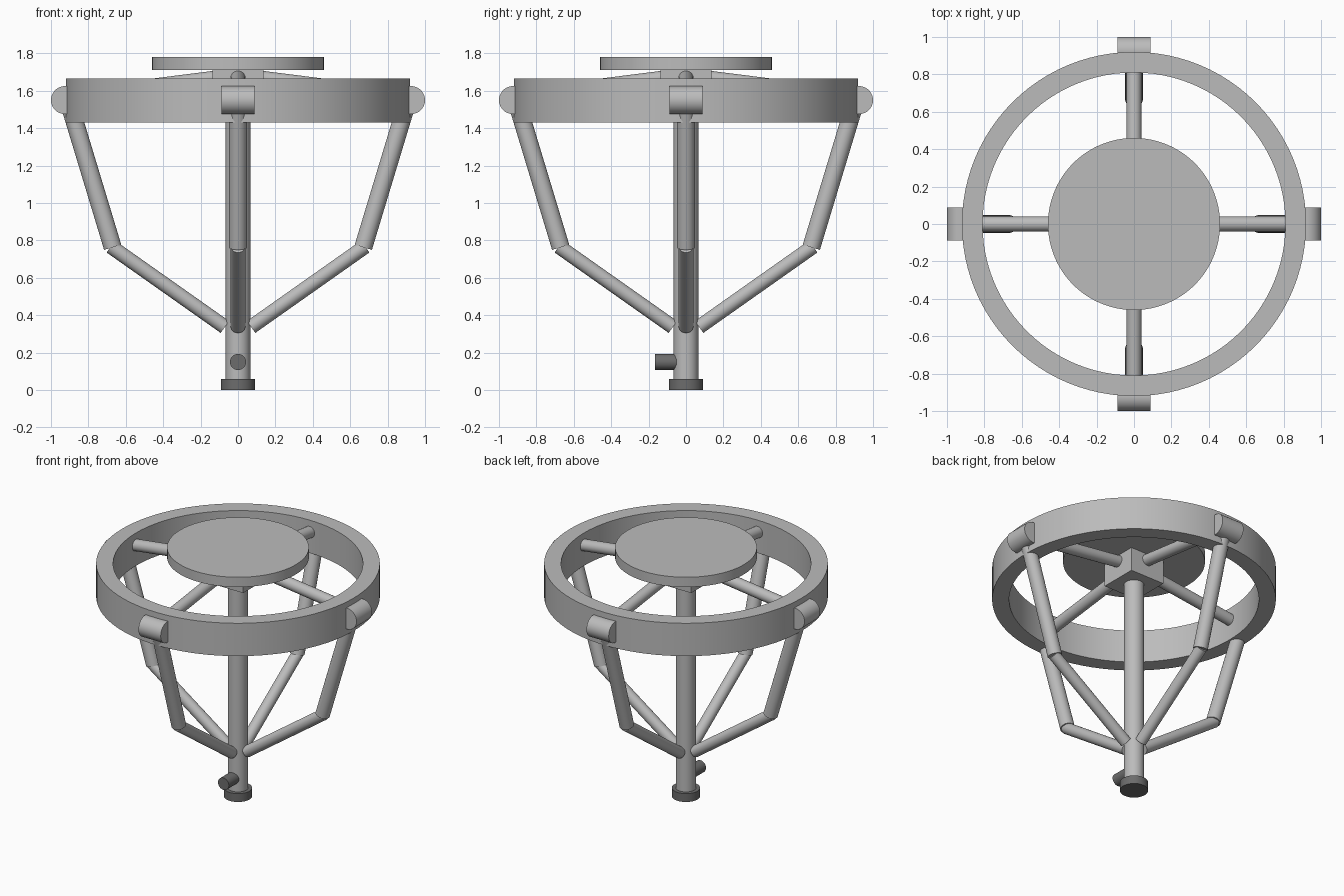
import bpy
from math import cos, sin, pi
from mathutils import Vector

cube = bpy.data.objects.get("Cube")
if cube:
    bpy.data.objects.remove(cube)


def material(name, value):
    mat = bpy.data.materials.new(name)
    colour = (value, value, value, 1)
    mat.diffuse_color = colour
    mat.use_nodes = True
    mat.node_tree.nodes["Principled BSDF"].inputs["Base Color"].default_value = colour
    return mat


light_grey = material("light_grey", 0.5)
dark_grey = material("dark_grey", 0.15)


def finish(name, mat):
    obj = bpy.context.object
    obj.name = name
    obj.data.materials.append(mat)
    bpy.ops.object.shade_smooth_by_angle()
    return obj


def rod(name, start, end, radius, mat=light_grey, sides=32):
    """Cylinder between two points."""
    a, b = Vector(start), Vector(end)
    axis = b - a
    bpy.ops.mesh.primitive_cylinder_add(
        vertices=sides, radius=radius, depth=axis.length, location=(a + b) / 2,
        rotation=axis.to_track_quat('Z', 'Y').to_euler())
    return finish(name, mat)


# Central column, foot and side peg
rod("column", (0, 0, 0.03), (0, 0, 1.6), 0.066)
rod("foot", (0, 0, 0), (0, 0, 0.06), 0.092, dark_grey)
rod("side_peg", (0, 0, 0.15), (0, -0.165, 0.15), 0.043, dark_grey)

# Hub block and round top plate
bpy.ops.mesh.primitive_cube_add(size=1, location=(0, 0, 1.625))
bpy.context.object.scale = (0.27, 0.27, 0.17)
bpy.ops.object.transform_apply(location=False, rotation=False)
finish("hub_block", light_grey)
rod("top_plate", (0, 0, 1.71), (0, 0, 1.78), 0.46, sides=96)

# Outer ring: a rectangular profile joined around the axis
profile = [(0.81, 1.43), (0.92, 1.43), (0.92, 1.665), (0.81, 1.665)]
steps, n = 96, len(profile)
verts = [(r * cos(2 * pi * i / steps), r * sin(2 * pi * i / steps), z)
         for i in range(steps) for r, z in profile]
faces = [(i * n + j, (i + 1) % steps * n + j,
          (i + 1) % steps * n + (j + 1) % n, i * n + (j + 1) % n)
         for i in range(steps) for j in range(n)]
mesh = bpy.data.meshes.new("ring")
mesh.from_pydata(verts, [], faces)
mesh.update()
ring = bpy.data.objects.new("ring", mesh)
bpy.context.collection.objects.link(ring)
bpy.ops.object.select_all(action='DESELECT')
bpy.context.view_layer.objects.active = ring
ring.select_set(True)
finish("ring", light_grey)

# Four identical arms: bracket, two-piece leg and spoke
for side, (dx, dy) in {"left": (1, 0), "back": (0, 1),
                       "right": (-1, 0), "front": (0, -1)}.items():
    def at(out, z, across=0):
        return (dx * out - dy * across, dy * out + dx * across, z)

    rod(side + "_bracket", at(0.925, 1.55, -0.088), at(0.925, 1.55, 0.088), 0.075)
    rod(side + "_upper_leg", at(0.908, 1.55), at(0.67, 0.763), 0.048)
    rod(side + "_lower_leg", at(0.68, 0.767), at(0.07, 0.337), 0.039)
    rod(side + "_spoke", at(0.1, 1.67), at(0.85, 1.575), 0.04)
